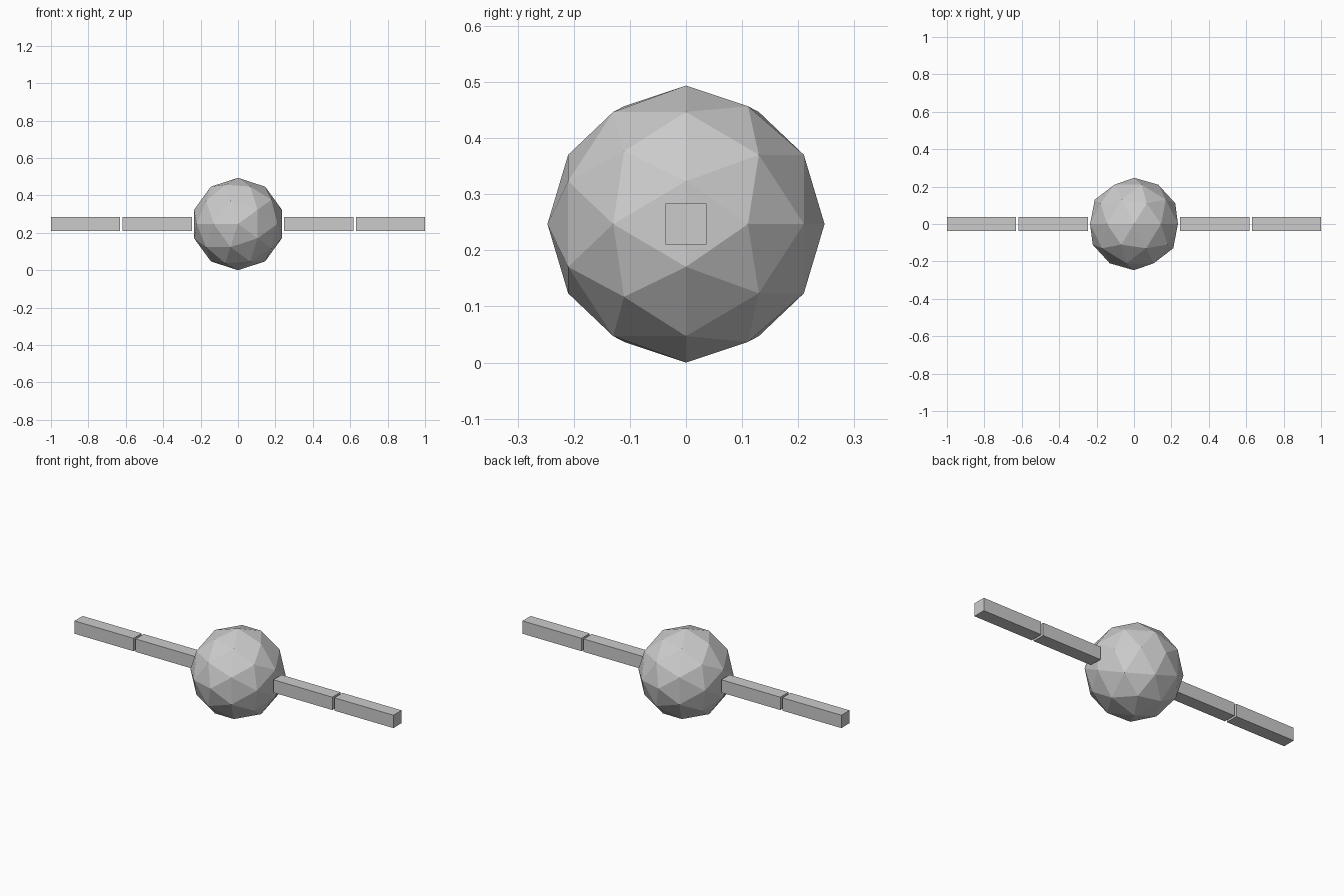
import bpy, math

if "Cube" in bpy.data.objects:
    bpy.data.objects.remove(bpy.data.objects["Cube"])

U = 0.2469          # body radius
BAR = 1.5 * U       # bar length
GAP = 0.05 * U      # gap between bars
THICK = 0.295 * U   # bar thickness

grey = bpy.data.materials.new("light_grey")
grey.diffuse_color = (0.6, 0.6, 0.6, 1.0)
grey.use_nodes = True
grey.node_tree.nodes["Principled BSDF"].inputs["Base Color"].default_value = grey.diffuse_color

# Faceted ball body, pole turned to face the back
bpy.ops.mesh.primitive_ico_sphere_add(subdivisions=2, radius=U, location=(0, 0, U))
body = bpy.context.object
body.name = "ball_body"
body.rotation_euler = (math.radians(-90), 0, 0)
body.data.materials.append(grey)


# Two square bars in line on each side
def bar(name, x):
    bpy.ops.mesh.primitive_cube_add(size=1, location=(x, 0, U))
    ob = bpy.context.object
    ob.name = name
    ob.scale = (BAR, THICK, THICK)
    ob.data.materials.append(grey)


for side, s in (("left", -1), ("right", 1)):
    bar(side + "_inner_bar", s * (U + BAR / 2))
    bar(side + "_outer_bar", s * (U + BAR * 1.5 + GAP))
